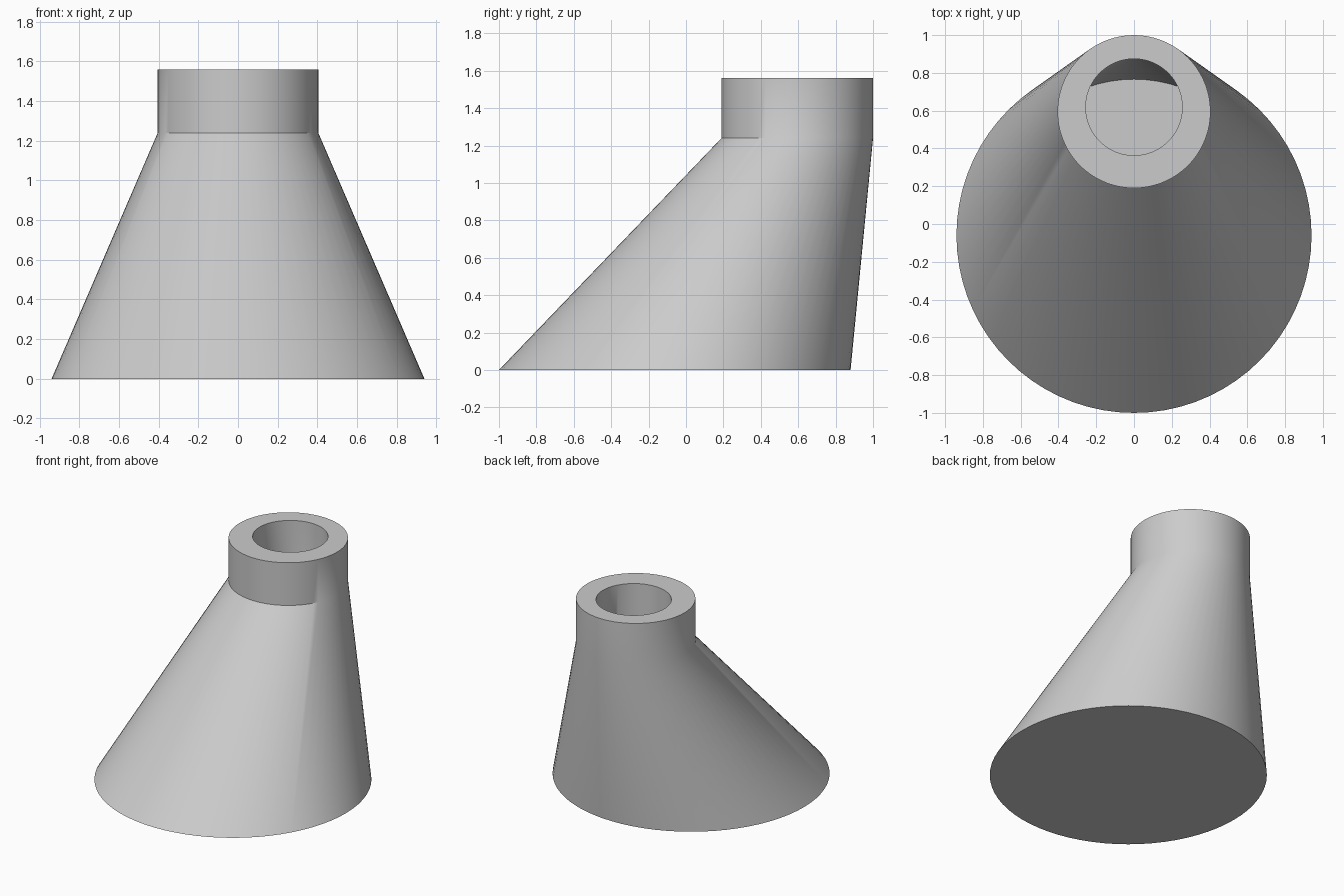
import bpy, bmesh, math

cube = bpy.data.objects.get("Cube")
if cube:
    bpy.data.objects.remove(cube, do_unlink=True)

SEGMENTS = 72
WALL = 0.125
BASE_Y, BASE_R = -0.06, 0.94
NECK_Y, NECK_R = 0.595, 0.405
SHOULDER_Z, TOP_Z = 1.24, 1.56

grey = bpy.data.materials.new("plain grey")
grey.use_nodes = True
grey.diffuse_color = (0.6, 0.6, 0.6, 1)
grey.node_tree.nodes["Principled BSDF"].inputs["Base Color"].default_value = (0.6, 0.6, 0.6, 1)


def outer_span(z):
    """Front and back y of the slanted cone at height z."""
    t = z / SHOULDER_Z
    y = BASE_Y + (NECK_Y - BASE_Y) * t
    r = BASE_R + (NECK_R - BASE_R) * t
    return y - r, y + r


def inner_circle(z):
    """Circle of the bore: the cone moved inward by the wall thickness."""
    (f0, b0), (f1, b1) = outer_span(0), outer_span(SHOULDER_Z)
    front, back = outer_span(z)
    front += WALL * math.hypot(1, (f1 - f0) / SHOULDER_Z)
    back -= WALL * math.hypot(1, (b1 - b0) / SHOULDER_Z)
    return (front + back) / 2, (back - front) / 2, z


# Circles from the underside, up the outside, over the rim, down to the floor
bore_y, bore_r, _ = inner_circle(SHOULDER_Z)
circles = [
    (BASE_Y, BASE_R, 0),
    (NECK_Y, NECK_R, SHOULDER_Z),
    (NECK_Y, NECK_R, TOP_Z),
    (bore_y, bore_r, TOP_Z),
    (bore_y, bore_r, SHOULDER_Z),
    inner_circle(WALL),
]

bm = bmesh.new()
rings = []
for y, r, z in circles:
    angles = [math.tau * i / SEGMENTS for i in range(SEGMENTS)]
    rings.append([bm.verts.new((r * math.cos(a), y + r * math.sin(a), z)) for a in angles])
for low, high in zip(rings, rings[1:]):
    for i in range(SEGMENTS):
        j = (i + 1) % SEGMENTS
        bm.faces.new((low[i], low[j], high[j], high[i]))
bm.faces.new(rings[0])
bm.faces.new(rings[-1])
bmesh.ops.recalc_face_normals(bm, faces=bm.faces)

mesh = bpy.data.meshes.new("hollow_offset_cone")
bm.to_mesh(mesh)
bm.free()
mesh.materials.append(grey)
body = bpy.data.objects.new("hollow_offset_cone", mesh)
bpy.context.collection.objects.link(body)

# Smooth round walls with crisp rims
bpy.context.view_layer.objects.active = body
body.select_set(True)
bpy.ops.object.shade_smooth_by_angle(angle=math.radians(33))
